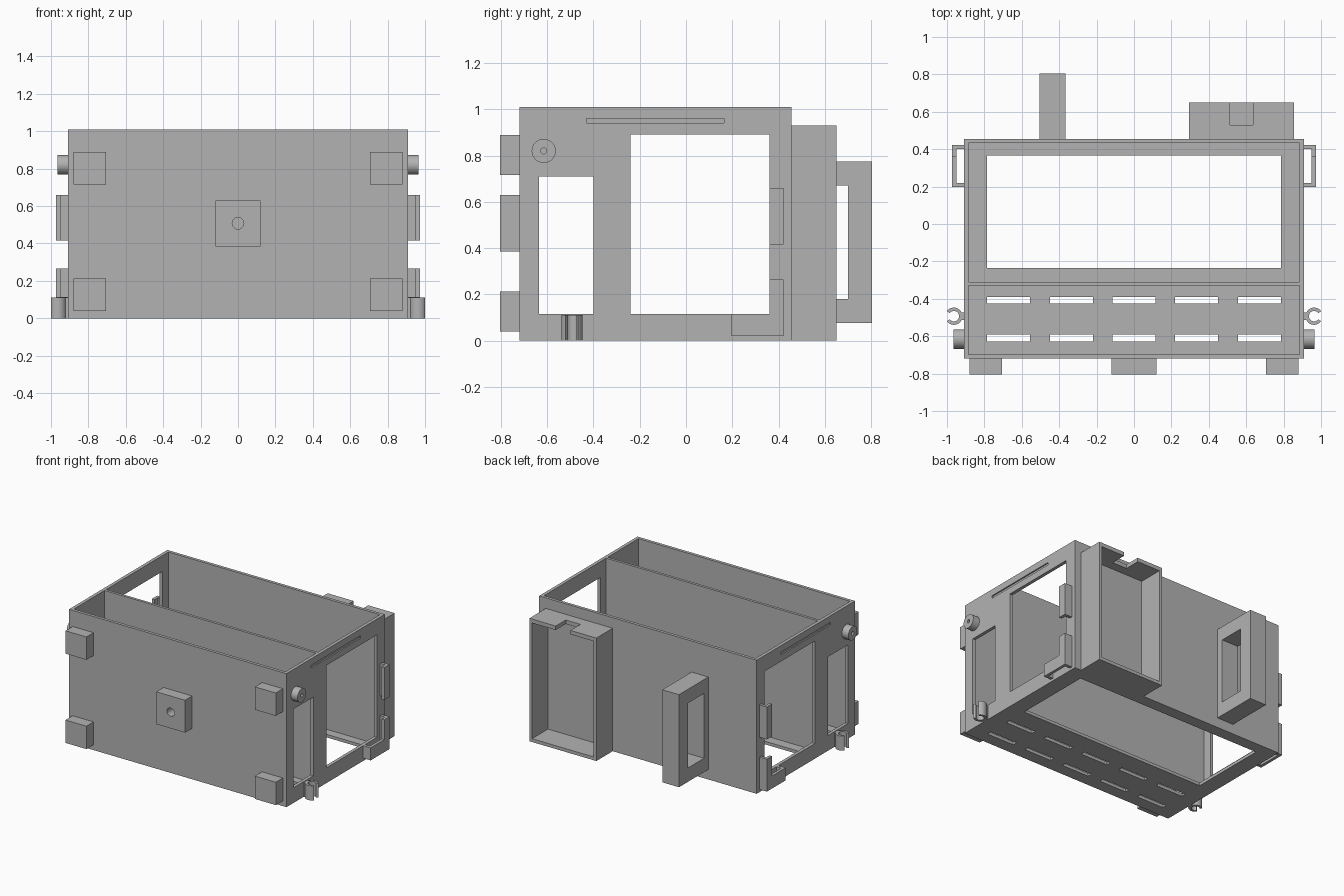
import bpy, bmesh, math
from mathutils import Matrix, Vector

cube = bpy.data.objects.get("Cube")
if cube:
    bpy.data.objects.remove(cube, do_unlink=True)

grey = bpy.data.materials.new("mid grey")
grey.use_nodes = True
grey.diffuse_color = (0.45, 0.45, 0.45, 1)
grey.node_tree.nodes["Principled BSDF"].inputs["Base Color"].default_value = (0.45, 0.45, 0.45, 1)


def finish(name, bm):
    bmesh.ops.recalc_face_normals(bm, faces=bm.faces)
    mesh = bpy.data.meshes.new(name)
    bm.to_mesh(mesh)
    bm.free()
    mesh.materials.append(grey)
    obj = bpy.data.objects.new(name, mesh)
    bpy.context.collection.objects.link(obj)
    return obj


def box(name, x, y, z):
    """Box from (low, high) ranges; ranges may come in either order."""
    bm = bmesh.new()
    size = [abs(r[1] - r[0]) for r in (x, y, z)]
    mid = Vector([(r[0] + r[1]) / 2 for r in (x, y, z)])
    bmesh.ops.create_cube(bm, size=1, matrix=Matrix.Translation(mid) @ Matrix.Diagonal((*size, 1)))
    return finish(name, bm)


def cylinder(name, radius, depth, centre, axis, sides=32):
    bm = bmesh.new()
    turn = Matrix.Rotation(math.pi / 2, 4, axis)
    bmesh.ops.create_cone(bm, cap_ends=True, segments=sides, radius1=radius, radius2=radius,
                          depth=depth, matrix=Matrix.Translation(centre) @ turn)
    return finish(name, bm)


def cut(obj, *cutters):
    """Subtract every cutter, bake the result and remove the cutters."""
    for c in cutters:
        c.hide_render = True
        mod = obj.modifiers.new("cut", "BOOLEAN")
        mod.operation, mod.solver, mod.object = "DIFFERENCE", "EXACT", c
    graph = bpy.context.evaluated_depsgraph_get()
    mesh = bpy.data.meshes.new_from_object(obj.evaluated_get(graph))
    obj.modifiers.clear()
    obj.data = mesh
    for c in cutters:
        bpy.data.objects.remove(c, do_unlink=True)
    return obj


def smooth(obj):
    bpy.ops.object.select_all(action="DESELECT")
    obj.select_set(True)
    bpy.context.view_layer.objects.active = obj
    bpy.ops.object.shade_smooth_by_angle(angle=math.radians(30))


W, IN = 0.91, 0.885            # outer and inner half width
FRONT, BACK, TOP = -0.72, 0.455, 1.01
T = 0.023                      # wall thickness

# Floor with a large opening and two rows of vent slots
slots = [box("cutter", (cx - 0.115, cx + 0.115), (y, y + 0.035), (-1, 1))
         for y in (-0.425, -0.627) for cx in (-0.67, -0.335, 0, 0.335, 0.67)]
cut(box("floor", (-IN, IN), (FRONT + T, BACK - T), (0, T)),
    box("cutter", (-0.785, 0.785), (-0.235, 0.365), (-1, 1)), *slots)

# Upright walls
box("front_wall", (-IN, IN), (FRONT, FRONT + T), (0, TOP))
box("back_wall", (-IN, IN), (BACK - T, BACK), (0, TOP))
box("divider", (-IN, IN), (-0.33, -0.31), (T, TOP))

for s, side in ((1, "left"), (-1, "right")):
    def sided(name, x, y, z):
        return box(name, (s * x[0], s * x[1]), y, z)

    # Side wall with two windows and a shallow groove
    cut(sided(side + "_wall", (IN, W), (FRONT, BACK), (0, TOP)),
        sided("cutter", (0.8, 1), (-0.635, -0.4), (0.115, 0.71)),
        sided("cutter", (0.8, 1), (-0.24, 0.36), (0.115, 0.89)),
        sided("cutter", (W - 0.01, 1), (-0.43, 0.165), (0.94, 0.96)))

    # Front corner pads
    for z, level in ((0.04, "lower"), (0.715, "upper")):
        sided(f"{side}_{level}_pad", (0.705, 0.88), (-0.805, FRONT), (z, z + 0.173))

    # Round knob with a small bore
    knob = cylinder(side + "_knob", 0.052, 0.055, (s * (W + 0.0275), -0.615, 0.82), "Y", 48)
    cut(knob, cylinder("cutter", 0.013, 0.2, (s * (W + 0.1), -0.615, 0.82), "Y", 24))
    smooth(knob)

    # Open ring clip and its stem
    bm = bmesh.new()
    gap, steps = math.radians(36), 28
    angles = [gap + i * (2 * math.pi - 2 * gap) / steps for i in range(steps + 1)]
    ring = [(0.046, a) for a in angles] + [(0.028, a) for a in reversed(angles)]
    face = bm.faces.new([bm.verts.new((s * (0.963 + r * math.cos(a)), -0.493 + r * math.sin(a), 0))
                         for r, a in ring])
    up = bmesh.ops.extrude_face_region(bm, geom=[face])["geom"]
    bmesh.ops.translate(bm, vec=(0, 0, 0.11), verts=[v for v in up if isinstance(v, bmesh.types.BMVert)])
    smooth(finish(side + "_clip", bm))
    sided(side + "_clip_stem", (W, 0.93), (-0.513, -0.473), (0, 0.11))

    # Panel retainers: posts on the wall carrying an outer lip
    lip, post = (0.95, 0.972), (W, 0.95)
    sided(side + "_upper_retainer_lip", lip, (0.36, 0.422), (0.415, 0.66))
    sided(side + "_upper_retainer_post", post, (0.4, 0.422), (0.415, 0.66))
    sided(side + "_lower_retainer_lip", lip, (0.36, 0.422), (0.02, 0.265))
    sided(side + "_lower_retainer_post", post, (0.4, 0.422), (0.02, 0.265))
    sided(side + "_lower_retainer_foot", lip, (0.197, 0.36), (0.02, 0.115))
    sided(side + "_lower_retainer_end", post, (0.197, 0.22), (0.02, 0.115))

# Centre pad with a round hole
cut(box("centre_pad", (-0.12, 0.12), (-0.805, FRONT), (0.385, 0.63)),
    cylinder("cutter", 0.031, 0.3, (0, -0.75, 0.508), "X"))

# Rear compartment, open at the back, with a notch in its top
cut(box("rear_compartment", (0.295, 0.855), (BACK, 0.65), (0, 0.93)),
    box("cutter", (0.317, 0.833), (BACK + 0.005, 0.8), (0.025, 0.9)),
    box("cutter", (0.512, 0.635), (0.53, 0.8), (0.8, 1)))

# Rear carrying handle
cut(box("handle", (-0.505, -0.365), (BACK, 0.805), (0.075, 0.775)),
    box("cutter", (-1, 0), (0.505, 0.7), (0.18, 0.67)))
